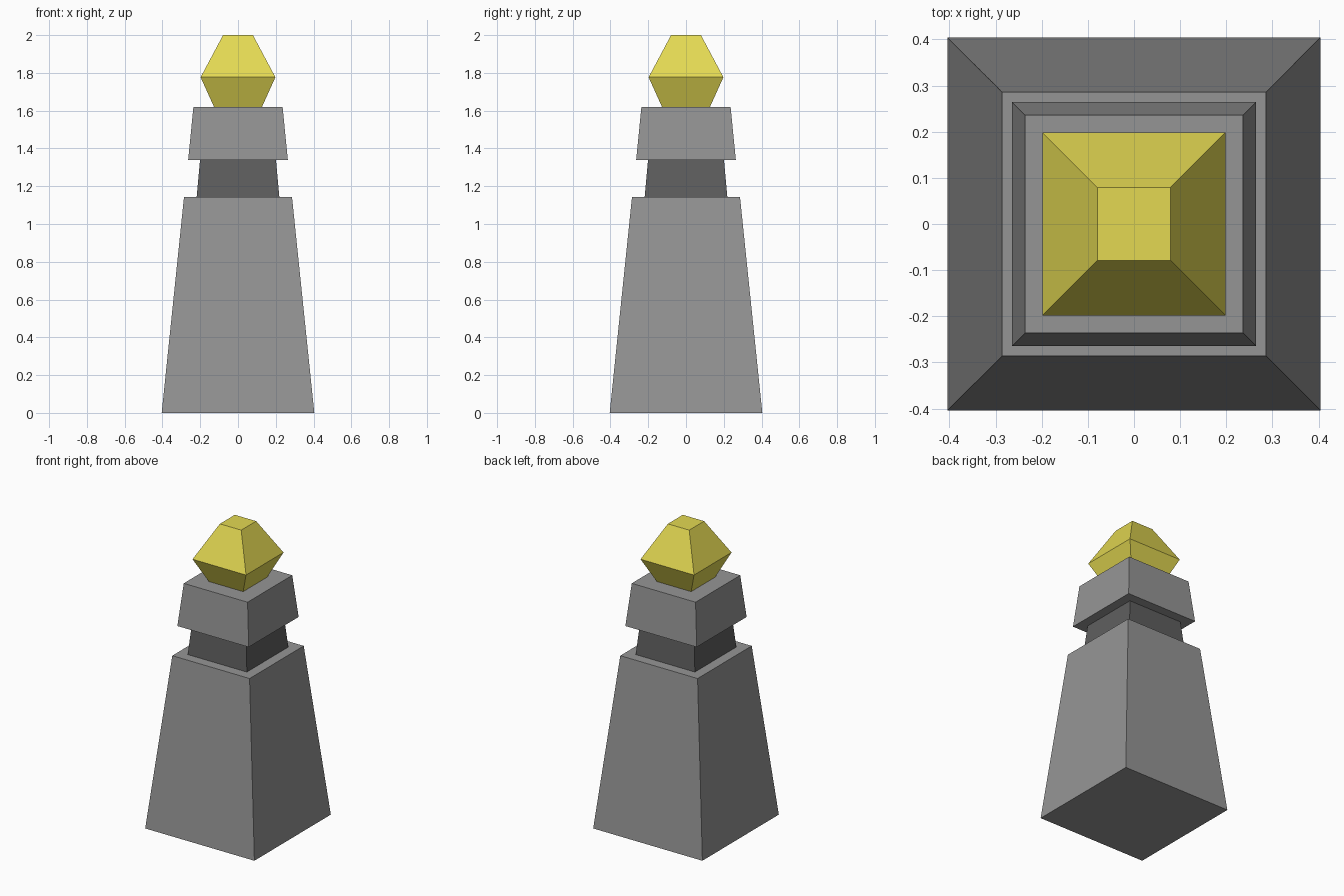
import bpy
import bmesh

cube = bpy.data.objects.get("Cube")
if cube:
    bpy.data.objects.remove(cube, do_unlink=True)


def make_material(name, rgb):
    mat = bpy.data.materials.new(name)
    mat.use_nodes = True
    colour = (*rgb, 1.0)
    mat.diffuse_color = colour
    mat.node_tree.nodes["Principled BSDF"].inputs["Base Color"].default_value = colour
    return mat


def square_tower(name, profile, mat):
    """Stack square rings given as (half width, height) and cap both ends."""
    bm = bmesh.new()
    rings = [[bm.verts.new((sx * w, sy * w, z))
              for sx, sy in ((-1, -1), (1, -1), (1, 1), (-1, 1))]
             for w, z in profile]
    for low, high in zip(rings, rings[1:]):
        for i in range(4):
            j = (i + 1) % 4
            bm.faces.new((low[i], low[j], high[j], high[i]))
    bm.faces.new(rings[0][::-1])
    bm.faces.new(rings[-1])
    mesh = bpy.data.meshes.new(name)
    bm.to_mesh(mesh)
    bm.free()
    mesh.materials.append(mat)
    obj = bpy.data.objects.new(name, mesh)
    bpy.context.collection.objects.link(obj)
    return obj


stone = make_material("grey stone", (0.30, 0.30, 0.30))
dark_stone = make_material("dark stone", (0.115, 0.115, 0.115))
gold = make_material("yellow crystal", (0.77, 0.69, 0.085))

# Tapered body, recessed neck, flared collar and faceted crystal
square_tower("tower_body", [(0.404, 0.0), (0.286, 1.142)], stone)
square_tower("neck", [(0.219, 1.142), (0.201, 1.338)], dark_stone)
square_tower("collar", [(0.264, 1.338), (0.236, 1.62)], stone)
square_tower("crystal", [(0.127, 1.62), (0.198, 1.777), (0.079, 2.0)], gold)
